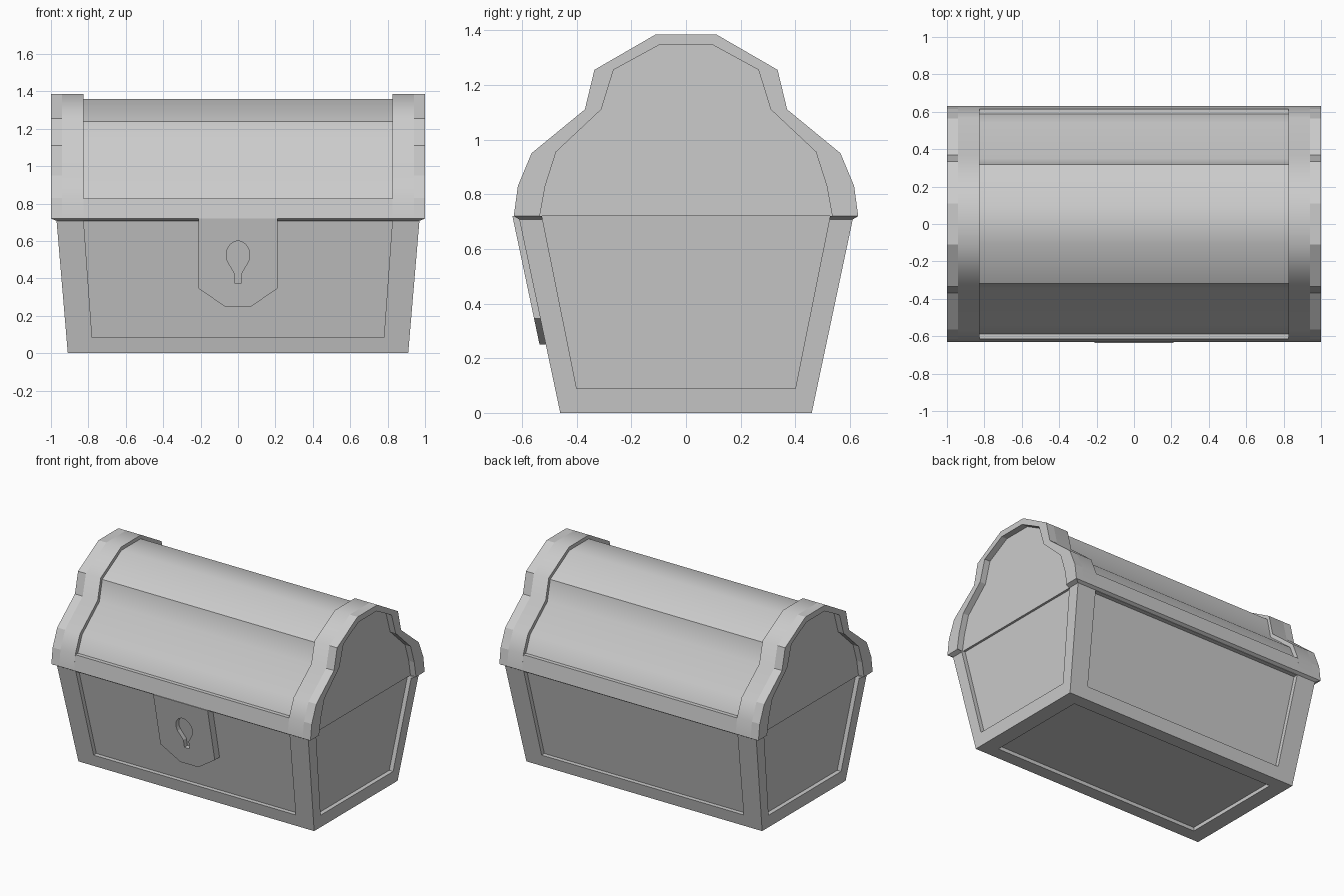
import bpy, bmesh, math

if "Cube" in bpy.data.objects:
    bpy.data.objects.remove(bpy.data.objects["Cube"])


def loft(name, rings, smooth=None):
    """Solid from matching closed rings of points, capped at both ends."""
    bm = bmesh.new()
    loops = [[bm.verts.new(p) for p in ring] for ring in rings]
    n = len(rings[0])
    for a, b in zip(loops, loops[1:]):
        for i in range(n):
            j = (i + 1) % n
            bm.faces.new((a[i], a[j], b[j], b[i]))
    bm.faces.new(loops[0])
    bm.faces.new(loops[-1])
    bmesh.ops.recalc_face_normals(bm, faces=bm.faces)
    me = bpy.data.meshes.new(name)
    bm.to_mesh(me)
    bm.free()
    ob = bpy.data.objects.new(name, me)
    bpy.context.collection.objects.link(ob)
    if smooth:
        bpy.ops.object.select_all(action='DESELECT')
        bpy.context.view_layer.objects.active = ob
        ob.select_set(True)
        bpy.ops.object.shade_smooth_by_angle(angle=math.radians(smooth))
    return ob


def extrude_x(name, profile, x0, x1, smooth=None):
    return loft(name, [[(x, y, z) for y, z in profile] for x in (x0, x1)], smooth)


def wall_y(name, poly, side, d0, d1):
    """Prism of (x, z) points following the sloped front/back wall."""
    return loft(name, [[(x, side * (0.46 + 0.211 * z + d), z) for x, z in poly] for d in (d0, d1)])


def wall_x(name, poly, side, d0, d1):
    """Prism of (y, z) points following the sloped end wall."""
    return loft(name, [[(side * (0.91 + 0.085 * z + d), y, z) for y, z in poly] for d in (d0, d1)])


def rect(hx, hy, z):
    return [(-hx, -hy, z), (hx, -hy, z), (hx, hy, z), (-hx, hy, z)]


def cut(ob, cutter):
    cutter.hide_render = True
    mod = ob.modifiers.new("cut", 'BOOLEAN')
    mod.operation = 'DIFFERENCE'
    mod.solver = 'EXACT'
    mod.object = cutter
    bpy.context.view_layer.objects.active = ob
    bpy.ops.object.modifier_apply(modifier=mod.name)
    bpy.data.objects.remove(cutter)


def mirrored(half):
    return half + [(-y, z) for y, z in reversed(half)]


# Chest body: tapered box with a small flare under the lid
body = loft("chest_body", [rect(0.91, 0.46, 0), rect(0.97, 0.61, 0.708), rect(1.0, 0.63, 0.72)])

# Recessed panels on all four walls and the underside
for s in (-1, 1):
    cut(body, wall_y("panel_cutter", [(-0.78, 0.085), (0.78, 0.085), (0.825, 0.706), (-0.825, 0.706)],
                     s, -0.03, 0.1))
    cut(body, wall_x("end_cutter", [(-0.40, 0.09), (0.40, 0.09), (0.535, 0.76), (-0.535, 0.76)],
                     s, -0.03, 0.1))
cut(body, loft("bottom_cutter", [rect(0.80, 0.37, -0.1), rect(0.80, 0.37, 0.025)]))

# Lid profiles (y, z): outer band, end panel, recessed middle with its bottom rail
outer = [(0.63, 0.72), (0.615, 0.83), (0.565, 0.95), (0.37, 1.11), (0.335, 1.255), (0.11, 1.385)]
inner = [(0.535, 0.72), (0.515, 0.83), (0.475, 0.955), (0.31, 1.11), (0.265, 1.255), (0.10, 1.345)]
middle = [(0.63, 0.72), (0.615, 0.826), (0.587, 0.826), (0.54, 0.937), (0.35, 1.095),
          (0.318, 1.238), (0.106, 1.36)]

extrude_x("lid_middle", mirrored(middle), -0.825, 0.825, 40)
for s, side in ((-1, "left"), (1, "right")):
    extrude_x("lid_band_" + side, mirrored(outer), s * 0.825, s * 0.94, 50)
    extrude_x("lid_rim_" + side, mirrored(outer) + mirrored(inner)[::-1], s * 0.94, s * 1.0)
    extrude_x("lid_end_panel_" + side, mirrored(inner), s * 0.94, s * 0.957)

# Lock plate with a sunken keyhole
plate = wall_y("lock_plate", [(-0.21, 0.72), (-0.21, 0.345), (-0.07, 0.25), (0.07, 0.25),
                              (0.21, 0.345), (0.21, 0.72)], -1, -0.035, 0.023)
keyhole = [(0.063 * math.cos(math.radians(a)), 0.525 + 0.075 * math.sin(math.radians(a)))
           for a in range(-45, 226, 18)]
keyhole += [(-0.02, 0.43), (-0.02, 0.375), (0.02, 0.375), (0.02, 0.43)]
cut(plate, wall_y("keyhole_cutter", keyhole, -1, -0.01, 0.1))
